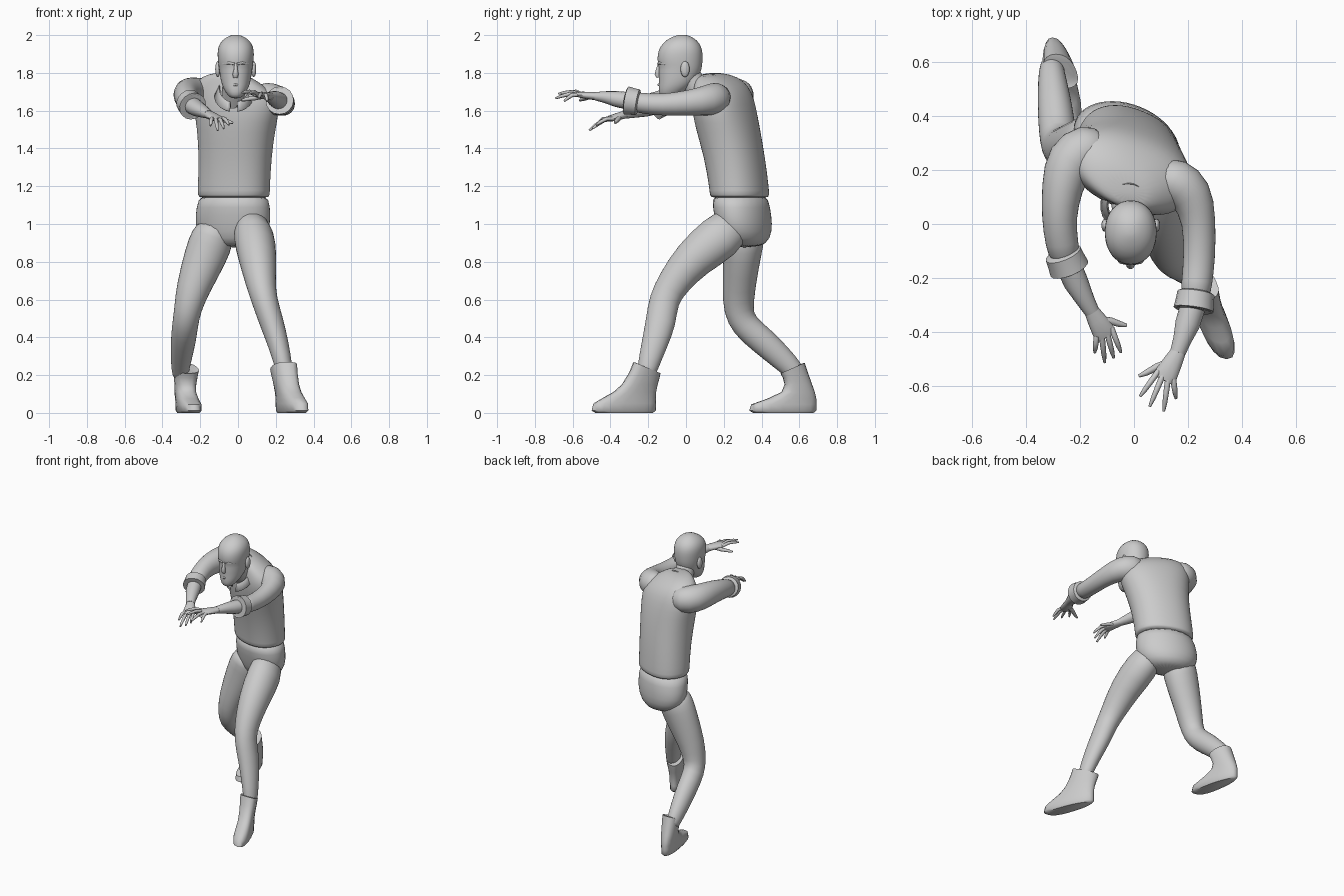
import bpy, bmesh, math
from mathutils import Vector as V

Z = V((0, 0, 1))


def finish(name, bm, subsurf=0):
    bmesh.ops.recalc_face_normals(bm, faces=bm.faces)
    me = bpy.data.meshes.new(name)
    bm.to_mesh(me)
    bm.free()
    for p in me.polygons:
        p.use_smooth = True
    ob = bpy.data.objects.new(name, me)
    bpy.context.collection.objects.link(ob)
    if subsurf:
        m = ob.modifiers.new("smooth", 'SUBSURF')
        m.levels = m.render_levels = subsurf
    else:
        bpy.context.view_layer.objects.active = ob
        ob.select_set(True)
        bpy.ops.object.shade_smooth_by_angle(angle=math.radians(50))
        ob.select_set(False)
    return ob


def loft(name, rings, subsurf=0, closed=True):
    bm = bmesh.new()
    rv = [[bm.verts.new(p) for p in r] for r in rings]
    n = len(rv[0])
    for a, b in zip(rv, rv[1:]):
        for i in range(n if closed else n - 1):
            j = (i + 1) % n
            bm.faces.new((a[i], a[j], b[j], b[i]))
    if closed:
        bm.faces.new(rv[0])
        bm.faces.new(rv[-1])
    return finish(name, bm, subsurf)


def circle(n, e=1.0):
    """Unit superellipse points; e < 1 gives a boxier section."""
    pts = []
    for i in range(n):
        t = 2 * math.pi * i / n
        c, s = math.cos(t), math.sin(t)
        pts.append((math.copysign(abs(c) ** e, c), math.copysign(abs(s) ** e, s)))
    return pts


def tube(name, path, ref=Z, n=16, subsurf=0):
    """path rows: x, y, z, half width, half height; ref is the height direction."""
    pts = [V(p[:3]) for p in path]
    rings = []
    for i, p in enumerate(path):
        t = (pts[min(i + 1, len(pts) - 1)] - pts[max(i - 1, 0)]).normalized()
        side = t.cross(ref).normalized()
        up = side.cross(t)
        rings.append([pts[i] + side * c * p[3] + up * s * p[4] for c, s in circle(n)])
    return loft(name, rings, subsurf)


def stack(name, rows, yaw=0.0, n=24, e=0.9, subsurf=1):
    """rows: z, centre x, centre y, half width, half depth, sideways tilt."""
    cy, sy = math.cos(yaw), math.sin(yaw)
    rings = []
    for z, x, y, a, b, tilt in rows:
        rings.append([V((x + c * a * cy + s * b * sy, y - c * a * sy + s * b * cy,
                         z - tilt * c * a)) for c, s in circle(n, e)])
    return loft(name, rings, subsurf)


def ball(name, loc, size):
    bm = bmesh.new()
    bmesh.ops.create_uvsphere(bm, u_segments=14, v_segments=10, radius=1)
    for v in bm.verts:
        v.co = V([v.co[i] * size[i] + loc[i] for i in range(3)])
    return finish(name, bm)


# Twisted torso and pelvis
YAW = math.radians(22)
stack("shirt", [
    (1.135, -.022, .285, .190, .140, 0), (1.15, -.022, .284, .196, .147, 0),
    (1.20, -.022, .28, .196, .147, 0), (1.35, -.015, .258, .197, .151, 0),
    (1.50, -.01, .223, .212, .157, .03), (1.60, -.01, .203, .235, .152, .08),
    (1.68, -.012, .19, .24, .138, .12), (1.735, -.018, .175, .205, .115, .16),
    (1.775, -.025, .145, .135, .085, .16), (1.795, -.02, .12, .07, .05, .1)], YAW)
stack("trouser_seat", [
    (.875, -.025, .31, .10, .085, 0), (.92, -.03, .315, .18, .125, 0),
    (1.0, -.028, .308, .213, .140, 0), (1.09, -.025, .293, .203, .143, 0),
    (1.17, -.022, .283, .190, .140, 0)], YAW, e=1.0)

# Legs: left one forward, right one trailing with a bent knee
tube("left_leg", [
    (.06, .27, 1.02, .08, .10), (.085, .19, .935, .115, .132), (.105, .03, .815, .103, .108),
    (.12, -.065, .69, .082, .09), (.138, -.12, .60, .069, .08), (.178, -.132, .48, .066, .083),
    (.215, -.168, .36, .056, .070), (.245, -.205, .235, .046, .055), (.25, -.215, .18, .04, .045)],
    V((0, -1, 0)), subsurf=1)
tube("right_leg", [
    (-.11, .31, 1.0, .09, .11), (-.135, .305, .93, .118, .115), (-.168, .298, .84, .118, .102),
    (-.243, .278, .65, .09, .088), (-.268, .278, .54, .072, .082), (-.28, .305, .465, .07, .075),
    (-.29, .41, .378, .068, .075), (-.30, .50, .295, .058, .066), (-.305, .568, .23, .048, .056),
    (-.305, .60, .18, .04, .045)], V((0, -1, 0)), subsurf=1)


# Boots as stacked footprints, wider at the toe
def boot(name, rows, x0, y0, slope):
    rings = []
    for z, back, front, w, tilt in rows:
        ring = []
        for c, s in circle(20, .85):
            y = (back + front) / 2 + s * (front - back) / 2
            x = x0 + (y0 - y) * slope + c * w * (1 + .15 * s)
            ring.append(V((x, y, z + s * tilt)))
        rings.append(ring)
    loft(name, rings)


boot("left_boot", [
    (0, -.175, -.48, .046, 0), (.012, -.16, -.50, .055, 0), (.05, -.16, -.49, .056, 0),
    (.08, -.16, -.44, .054, 0), (.11, -.158, -.385, .053, 0), (.15, -.15, -.34, .055, 0),
    (.20, -.14, -.30, .06, .015), (.24, -.135, -.278, .064, .03), (.236, -.15, -.262, .05, .028)],
    .228, -.18, .36)
boot("right_boot", [
    (0, .675, .355, .046, 0), (.012, .69, .335, .055, 0), (.045, .69, .345, .056, 0),
    (.075, .69, .43, .054, 0), (.11, .682, .505, .053, 0), (.15, .668, .522, .055, 0),
    (.20, .645, .513, .06, -.015), (.237, .628, .50, .064, -.028), (.233, .61, .518, .05, -.027)],
    -.295, .66, .2)

# Sleeves, rolled cuffs and forearms
tube("right_sleeve", [
    (-.10, .28, 1.67, .06, .07), (-.17, .285, 1.68, .10, .092), (-.24, .24, 1.686, .10, .094),
    (-.268, .13, 1.69, .077, .085), (-.278, .02, 1.68, .065, .072), (-.268, -.07, 1.655, .062, .062),
    (-.25, -.14, 1.63, .058, .056)], subsurf=1)
tube("left_sleeve", [
    (.08, .18, 1.66, .06, .07), (.15, .165, 1.665, .092, .092), (.215, .115, 1.655, .086, .082),
    (.243, .01, 1.64, .062, .067), (.242, -.13, 1.63, .06, .058), (.232, -.22, 1.638, .058, .056),
    (.225, -.28, 1.647, .056, .055)], subsurf=1)
for side, p, q in (("right", V((-.264, -.105, 1.648)), V((-.238, -.168, 1.622))),
                   ("left", V((.23, -.25, 1.643)), V((.22, -.32, 1.655)))):
    rows = [(0, .057), (.08, .069), (.5, .071), (.95, .075), (1, .068), (.85, .05)]
    tube(side + "_cuff", [(*p.lerp(q, t), r, r) for t, r in rows])
tube("right_forearm", [
    (-.252, -.13, 1.635, .048, .048), (-.215, -.215, 1.61, .046, .042),
    (-.178, -.285, 1.592, .034, .031), (-.155, -.325, 1.58, .028, .023)])
tube("left_forearm", [
    (.225, -.28, 1.648, .048, .048), (.198, -.37, 1.662, .046, .042),
    (.178, -.43, 1.672, .034, .031), (.162, -.475, 1.676, .029, .023)])


# Open hands with curled fingers
def hand(side, wrist, palm, tips, thumb):
    w, p = V(wrist), V(palm)
    d = (p - w).normalized()
    across = d.cross(Z).normalized()
    tube(side + "_palm", [(*(w - d * .02), .026, .022), (*w.lerp(p, .35), .036, .02),
                          (*w.lerp(p, .8), .042, .017), (*(p + d * .008), .038, .01)], n=12)
    for i, t in enumerate(tips):
        k, t = p + across * (i - 1.5) * .021 - d * .012, V(t)
        m1 = k.lerp(t, .4) + V((0, 0, .012))
        m2 = k.lerp(t, .75) + V((0, 0, .007))
        tube(f"{side}_finger_{i + 1}", [(*k, .011, .011), (*m1, .0105, .011), (*m2, .009, .009),
                                        (*t, .005, .005)], n=8)
    k = w.lerp(p, .3)
    t = V(thumb)
    tube(side + "_thumb", [(*k, .016, .014), (*(k.lerp(t, .5) + d * -.006), .014, .013),
                           (*k.lerp(t, .8), .011, .010), (*t, .006, .006)], n=8)


hand("right", (-.152, -.33, 1.578), (-.105, -.41, 1.555),
     [(-.048, -.475, 1.525), (-.075, -.495, 1.505), (-.108, -.512, 1.495), (-.145, -.475, 1.52)],
     (-.027, -.375, 1.535))
hand("left", (.16, -.48, 1.677), (.112, -.57, 1.685),
     [(.155, -.645, 1.65), (.11, -.692, 1.665), (.058, -.675, 1.69), (.022, -.638, 1.695)],
     (.018, -.562, 1.655))

# Neck and head, built from horizontal sections: z, front, back, half width
tube("neck", [(-.02, .12, 1.64, .075, .075), (-.018, .06, 1.71, .064, .066),
              (-.012, .01, 1.79, .062, .064)], V((0, -1, 0)))
head = [(1.664, -.122, -.07, .022), (1.682, -.142, -.035, .045), (1.72, -.145, .02, .068),
        (1.755, -.143, .055, .079), (1.80, -.146, .078, .086), (1.83, -.143, .085, .09),
        (1.855, -.152, .088, .094), (1.90, -.152, .09, .098), (1.94, -.138, .083, .094),
        (1.975, -.105, .058, .072), (1.996, -.06, .02, .036), (2.002, -.035, -.005, .012)]
stack("head", [(z, -.012, (f + b) / 2, w, (b - f) / 2, 0) for z, f, b, w in head], e=.93)
tube("nose", [(-.012, -.14, 1.85, .007, .008), (-.012, -.147, 1.82, .01, .012),
              (-.013, -.152, 1.792, .016, .015), (-.013, -.146, 1.776, .012, .01)],
     V((0, -1, 0)), n=10)
tube("mouth", [(-.042, -.127, 1.735, .004, .005), (-.013, -.144, 1.737, .008, .007),
               (.016, -.127, 1.735, .004, .005)], n=8)
for s, side in ((-1, "right"), (1, "left")):
    tube(side + "_brow", [(-.012 + s * .008, -.146, 1.848, .007, .007),
                          (-.012 + s * .035, -.138, 1.853, .01, .008),
                          (-.012 + s * .066, -.108, 1.847, .006, .006)], n=8)
    ball(side + "_ear", (-.012 + s * .095, -.005, 1.82), (.014, .024, .042))

# Folded shirt collar, open in a V at the front
inner, fold, outer = [], [], []
for i in range(25):
    a = math.radians(-168 + 14 * i)
    k = (1 - math.cos(a)) / 2
    for row, r, drop in ((inner, .072, .03), (fold, .078, 0), (outer, .103, .05)):
        row.append(V((-.022 + r * math.sin(a), .075 + r * math.cos(a) * .95 - .012 * k,
                      1.80 - .155 * k - drop)))
collar = loft("collar", [inner, fold, outer], closed=False)
m = collar.modifiers.new("thickness", 'SOLIDIFY')
m.thickness = .006
